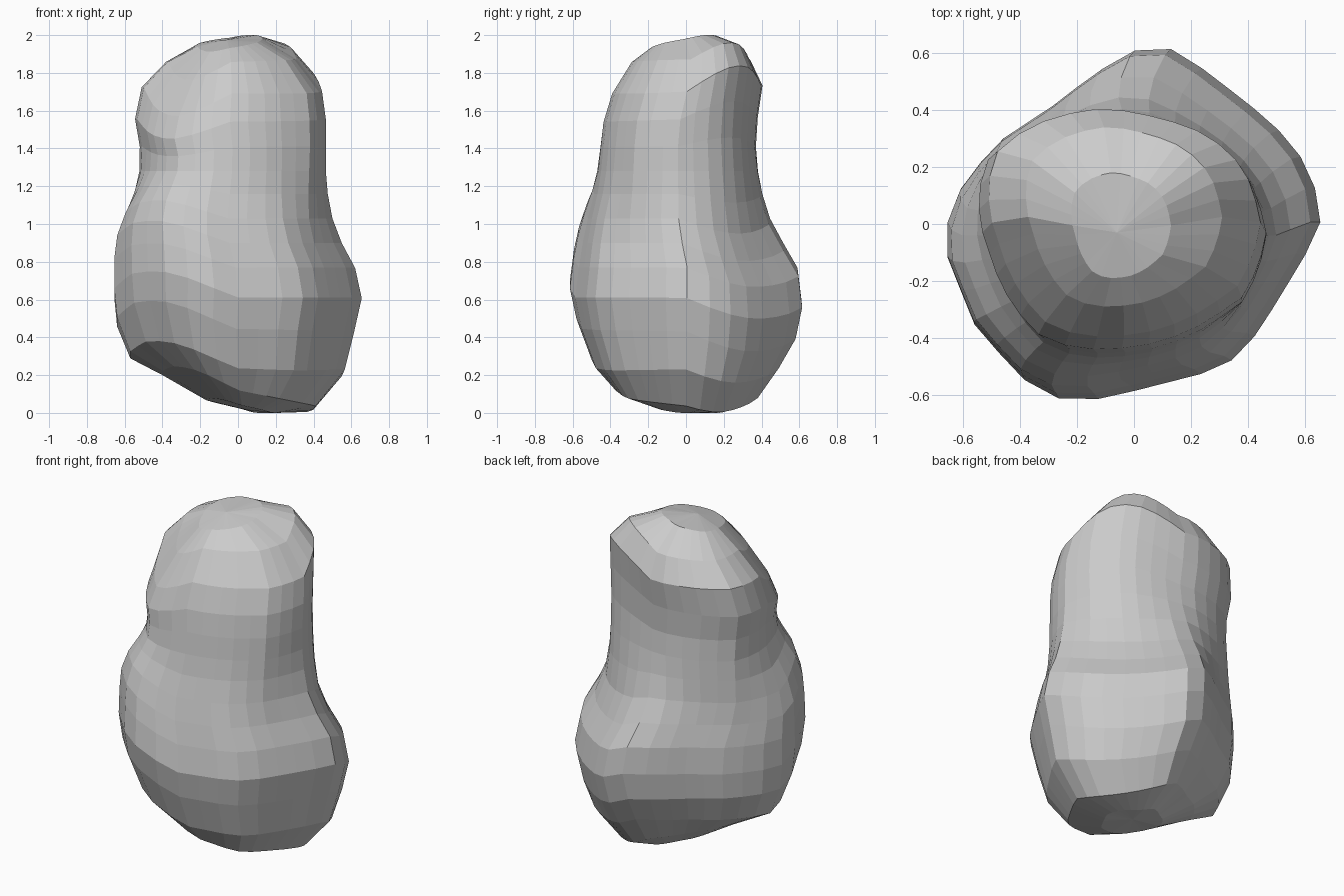
import bpy, bmesh, math

if "Cube" in bpy.data.objects:
    bpy.data.objects.remove(bpy.data.objects["Cube"])

SEG = 32

# Plan outlines of the wide lower body and the narrower upper body
LOW = [(.655, .02), (.62, .16), (.55, .28), (.4, .41), (.2, .56), (.09, .62),
       (-.02, .59), (-.15, .51), (-.28, .41), (-.48, .28), (-.6, .14), (-.655, .02),
       (-.655, -.12), (-.56, -.35), (-.4, -.53), (-.28, -.6), (-.16, -.61),
       (0, -.575), (.3, -.5), (.39, -.43), (.49, -.28), (.6, -.1)]
HIGH = [(.465, 0), (.42, .14), (.35, .25), (.22, .33), (.1, .37), (-.1, .41),
        (-.28, .38), (-.4, .33), (-.5, .25), (-.54, .12), (-.52, -.02), (-.46, -.2),
        (-.4, -.3), (-.3, -.41), (-.1, -.44), (.1, -.41), (.25, -.34), (.39, -.24),
        (.44, -.12)]

# Rings: height, x min, x max, y min, y max, slope along x, slope along y,
# lift of the front left corner (and drop of the back right one)
RINGS = [
    (.035, -.17, .21, -.18, .21, -.20, -.05, .02),
    (.12, -.40, .41, -.39, .38, -.20, 0, .12),
    (.26, -.57, .565, -.50, .49, -.05, .05, .22),
    (.445, -.64, .615, -.58, .58, -.02, 0, .26),
    (.61, -.655, .655, -.615, .615, 0, 0, .26),
    (.77, -.655, .62, -.595, .595, 0, 0, .24),
    (.90, -.645, .55, -.57, .52, 0, 0, .22),
    (1.03, -.61, .50, -.535, .45, 0, 0, .18),
    (1.16, -.56, .475, -.495, .41, 0, 0, .10),
    (1.28, -.525, .465, -.47, .385, 0, 0, 0),
    (1.41, -.52, .465, -.455, .37, 0, 0, -.10),
    (1.555, -.545, .465, -.44, .38, 0, .03, -.18),
    (1.71, -.51, .445, -.395, .405, -.02, .05, -.25),
    (1.865, -.38, .31, -.29, .34, .02, .02, -.18),
    (1.965, -.22, .13, -.19, .18, .12, .15, -.02),
]


def normalise(pts):
    xs, ys = [p[0] for p in pts], [p[1] for p in pts]
    x0, x1, y0, y1 = min(xs), max(xs), min(ys), max(ys)
    return [((x - x0) / (x1 - x0) * 2 - 1, (y - y0) / (y1 - y0) * 2 - 1) for x, y in pts]


def sample(outline):
    """Resample a plan outline at even angles, scaled to a -1..1 box."""
    pts = normalise(outline)
    out = []
    for i in range(SEG):
        a = 2 * math.pi * i / SEG
        c, s = math.cos(a), math.sin(a)
        for p, q in zip(pts, pts[1:] + pts[:1]):
            d = (q[0] - p[0], q[1] - p[1])
            den = c * d[1] - s * d[0]
            if abs(den) < 1e-9:
                continue
            r = (p[0] * d[1] - p[1] * d[0]) / den
            t = (p[0] * s - p[1] * c) / den
            if r > 0 and -1e-6 <= t <= 1 + 1e-6:
                out.append((r * c, r * s))
                break
    return normalise(out)


low, high = sample(LOW), sample(HIGH)
bm = bmesh.new()
rows = []
for z, x0, x1, y0, y1, sx, sy, lift in RINGS:
    k = min(1, max(0, (z - .75) / .65))
    k = k * k * (3 - 2 * k)
    row = []
    for a, b in zip(low, high):
        u, v = a[0] + (b[0] - a[0]) * k, a[1] + (b[1] - a[1]) * k
        x = (x0 + x1) / 2 + u * (x1 - x0) / 2
        y = (y0 + y1) / 2 + v * (y1 - y0) / 2
        corner = max(0, -u) * max(0, -v) - max(0, u) * max(0, v)
        h = z + sx * x + sy * y + lift * corner
        row.append(bm.verts.new((x, y, min(2, max(0, h)))))
    rows.append(row)

# Side faces
for r0, r1 in zip(rows, rows[1:]):
    for i in range(SEG):
        j = (i + 1) % SEG
        bm.faces.new((r0[i], r0[j], r1[j], r1[i]))

# Pole fans
bottom = bm.verts.new((.05, .05, .015))
top = bm.verts.new((-.06, -.03, 1.975))
for i in range(SEG):
    j = (i + 1) % SEG
    bm.faces.new((bottom, rows[0][j], rows[0][i]))
    bm.faces.new((top, rows[-1][i], rows[-1][j]))

bmesh.ops.recalc_face_normals(bm, faces=bm.faces)
mesh = bpy.data.meshes.new("boulder")
bm.to_mesh(mesh)
bm.free()
boulder = bpy.data.objects.new("boulder", mesh)
bpy.context.collection.objects.link(boulder)
